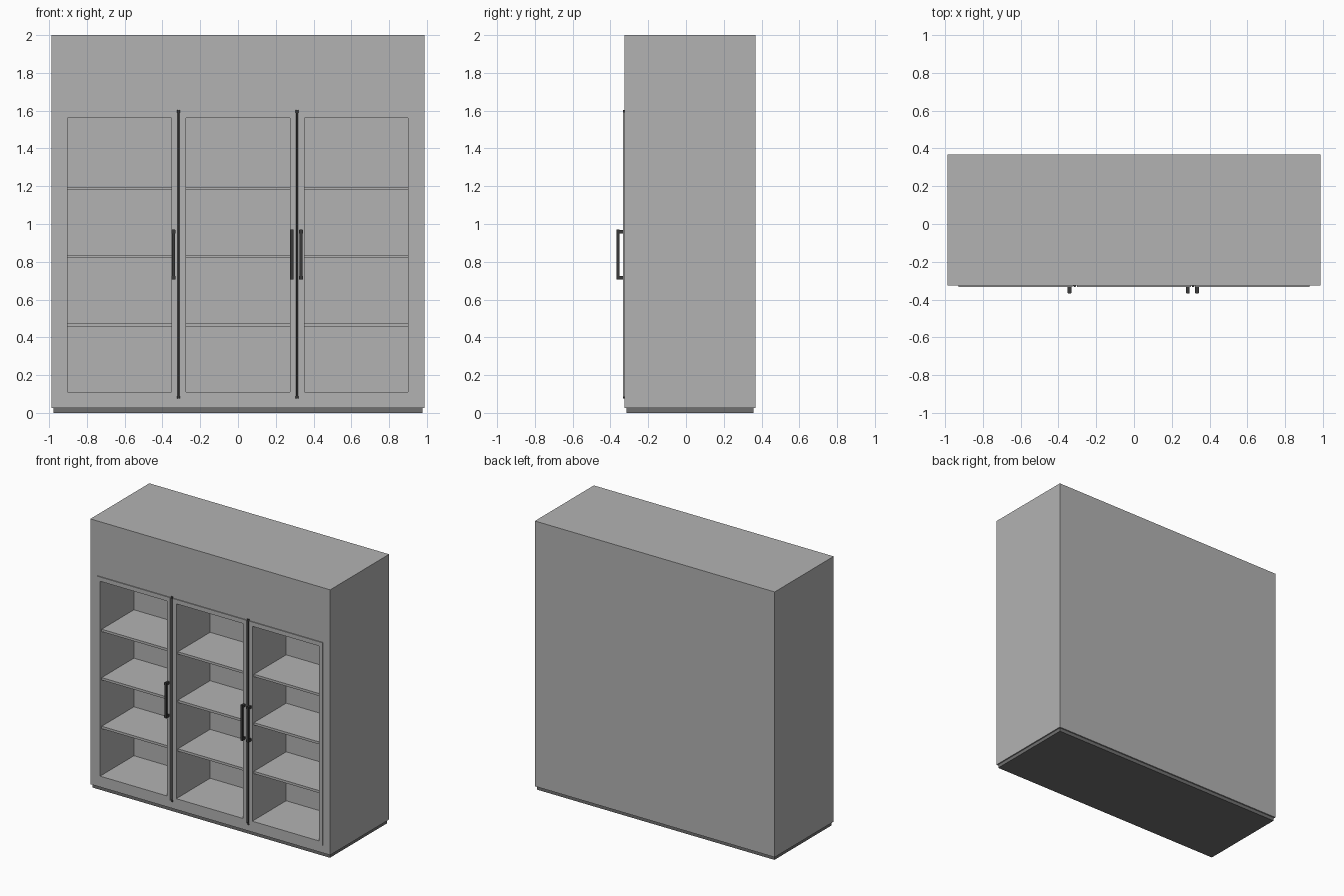
import bpy, bmesh
from mathutils import Matrix, Vector

if "Cube" in bpy.data.objects:
    bpy.data.objects.remove(bpy.data.objects["Cube"])


def material(name, v):
    m = bpy.data.materials.new(name)
    m.diffuse_color = (v, v, v, 1)
    m.use_nodes = True
    m.node_tree.nodes["Principled BSDF"].inputs["Base Color"].default_value = m.diffuse_color
    return m


GREY = material("light grey", 0.45)
BASE = material("mid grey", 0.16)
DARK = material("dark metal", 0.04)


def finish(name, bm, mat):
    bmesh.ops.recalc_face_normals(bm, faces=bm.faces)
    me = bpy.data.meshes.new(name)
    bm.to_mesh(me)
    bm.free()
    me.materials.append(mat)
    ob = bpy.data.objects.new(name, me)
    bpy.context.collection.objects.link(ob)
    return ob


def add_box(bm, x0, x1, y0, y1, z0, z1):
    c = Vector(((x0 + x1) / 2, (y0 + y1) / 2, (z0 + z1) / 2))
    mat = Matrix.Translation(c) @ Matrix.Diagonal((x1 - x0, y1 - y0, z1 - z0, 1))
    bmesh.ops.create_cube(bm, size=1, matrix=mat)


def boxes(name, mat, *dims):
    bm = bmesh.new()
    for d in dims:
        add_box(bm, *d)
    return finish(name, bm, mat)


def add_rod(bm, x, y, z0, z1, r, seg=12):
    bmesh.ops.create_cone(bm, cap_ends=True, segments=seg, radius1=r, radius2=r,
                          depth=z1 - z0, matrix=Matrix.Translation((x, y, (z0 + z1) / 2)))


FRONT, BACK, INNER = -0.326, 0.367, 0.065
Z0, Z1 = 0.111, 1.561          # opening height
CENTRES = (-0.627, 0.0, 0.626)  # door centres
HALF, STILE = 0.275, 0.027

# cabinet body with three open compartments
body = boxes("cabinet_body", GREY, (-0.987, 0.987, FRONT, BACK, 0.026, 2.0))
cutter = boxes("compartment_cutter", GREY,
               *[(c - HALF, c + HALF, FRONT - 0.1, INNER, Z0, Z1) for c in CENTRES])
cutter.hide_render = True
cutter.hide_viewport = True
mod = body.modifiers.new("compartments", 'BOOLEAN')
mod.operation = 'DIFFERENCE'
mod.solver = 'EXACT'
mod.object = cutter

# recessed plinth
boxes("plinth", BASE, (-0.978, 0.978, FRONT + 0.01, BACK - 0.01, 0, 0.026))

for i, c in enumerate(CENTRES, 1):
    # door frame: outer rectangle bridged to the opening, then given thickness
    bm = bmesh.new()
    loops = []
    for g in (STILE, 0):
        pts = ((-1, Z0 - g), (1, Z0 - g), (1, Z1 + g + 0.005 * (g > 0)), (-1, Z1 + g + 0.005 * (g > 0)))
        loops.append([bm.verts.new((c + s * (HALF + g), FRONT - 0.007, z)) for s, z in pts])
    for k in range(4):
        n = (k + 1) % 4
        bm.faces.new((loops[0][k], loops[0][n], loops[1][n], loops[1][k]))
    ext = bmesh.ops.extrude_face_region(bm, geom=bm.faces[:], use_keep_orig=True)
    bmesh.ops.translate(bm, vec=(0, 0.007, 0),
                        verts=[v for v in ext["geom"] if isinstance(v, bmesh.types.BMVert)])
    finish(f"door_frame_{i}", bm, GREY)
    # shelves
    boxes(f"shelves_{i}", GREY,
          *[(c - HALF, c + HALF, FRONT + 0.012, INNER, z - 0.018, z) for z in (1.197, 0.837, 0.475)])

# hinge rods in the gaps between doors
for i, x in enumerate((-0.314, 0.313), 1):
    bm = bmesh.new()
    add_rod(bm, x, FRONT, 0.085, 1.595, 0.005)
    for z in (0.075, 1.588):
        add_rod(bm, x, FRONT, z, z + 0.015, 0.008)
    finish(f"hinge_rod_{i}", bm, DARK)

# pull handles: bar on two posts
for i, x in enumerate((-0.341, 0.285, 0.334), 1):
    boxes(f"handle_{i}", DARK,
          (x - 0.008, x + 0.008, -0.367, -0.353, 0.705, 0.97),
          *[(x - 0.010, x + 0.010, -0.366, FRONT - 0.005, z - 0.009, z + 0.009) for z in (0.716, 0.959)])
